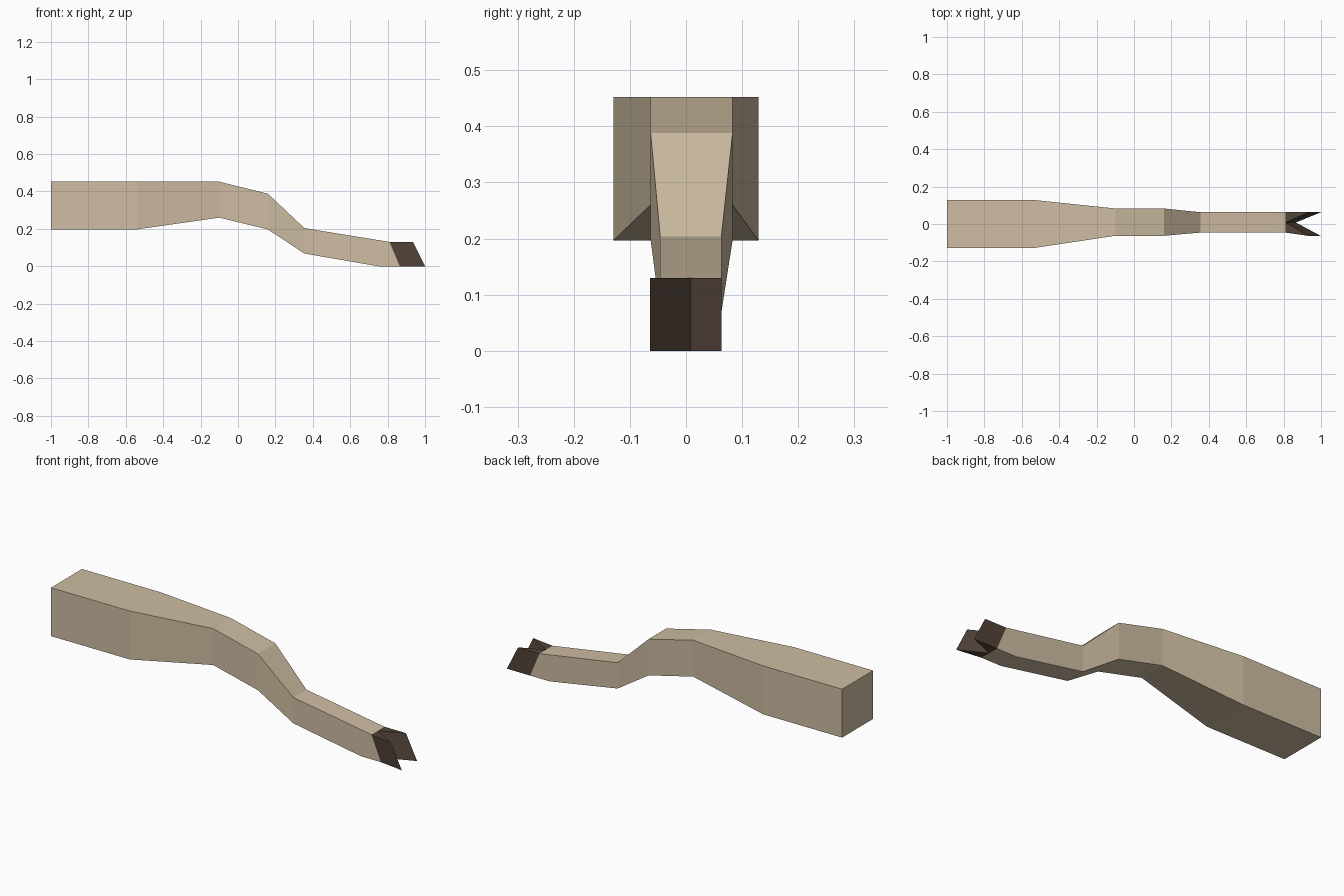
import bpy, bmesh

if "Cube" in bpy.data.objects:
    bpy.data.objects.remove(bpy.data.objects["Cube"])


def material(name, rgb):
    m = bpy.data.materials.new(name)
    m.diffuse_color = (*rgb, 1)
    m.use_nodes = True
    m.node_tree.nodes["Principled BSDF"].inputs["Base Color"].default_value = m.diffuse_color
    return m


def loft(name, rings, mat):
    """Skin a list of equal-length vertex rings and cap both ends."""
    bm = bmesh.new()
    vs = [[bm.verts.new(p) for p in r] for r in rings]
    n = len(vs[0])
    for a, b in zip(vs, vs[1:]):
        for i in range(n):
            j = (i + 1) % n
            bm.faces.new((a[i], a[j], b[j], b[i]))
    bm.faces.new(vs[0])
    bm.faces.new(vs[-1])
    bmesh.ops.recalc_face_normals(bm, faces=bm.faces)
    me = bpy.data.meshes.new(name)
    bm.to_mesh(me)
    bm.free()
    me.materials.append(mat)
    ob = bpy.data.objects.new(name, me)
    bpy.context.collection.objects.link(ob)
    return ob


hide = material("tan hide", (0.62, 0.51, 0.36))
horn = material("dark hoof", (0.085, 0.057, 0.042))

# Leg: top x, top z, bottom x, bottom z, y min, y max
sections = [
    (-1.0, 0.452, -1.0, 0.197, -0.129, 0.129),
    (-0.54, 0.452, -0.54, 0.197, -0.129, 0.129),
    (-0.10, 0.452, -0.10, 0.26, -0.063, 0.083),
    (0.16, 0.388, 0.16, 0.197, -0.063, 0.083),
    (0.355, 0.204, 0.355, 0.068, -0.046, 0.063),
    (0.75, 0.140, 0.75, 0.0, -0.046, 0.063),
    (0.81, 0.130, 0.865, 0.0, -0.046, 0.063),
]
loft("leg", [[(tx, y0, tz), (tx, y1, tz), (bx, y1, bz), (bx, y0, bz)]
             for tx, tz, bx, bz, y0, y1 in sections], hide)

# Cloven hoof: two pointed toes leaning forward, meeting at the cleft
for name, root, tip in (("inner_toe", -0.046, -0.064), ("outer_toe", 0.063, 0.063)):
    loft(name, [[(back, root, z), (back, 0.008, z), (front, tip, z)]
                for back, front, z in ((0.865, 1.0, 0.0), (0.81, 0.935, 0.13))], horn)
